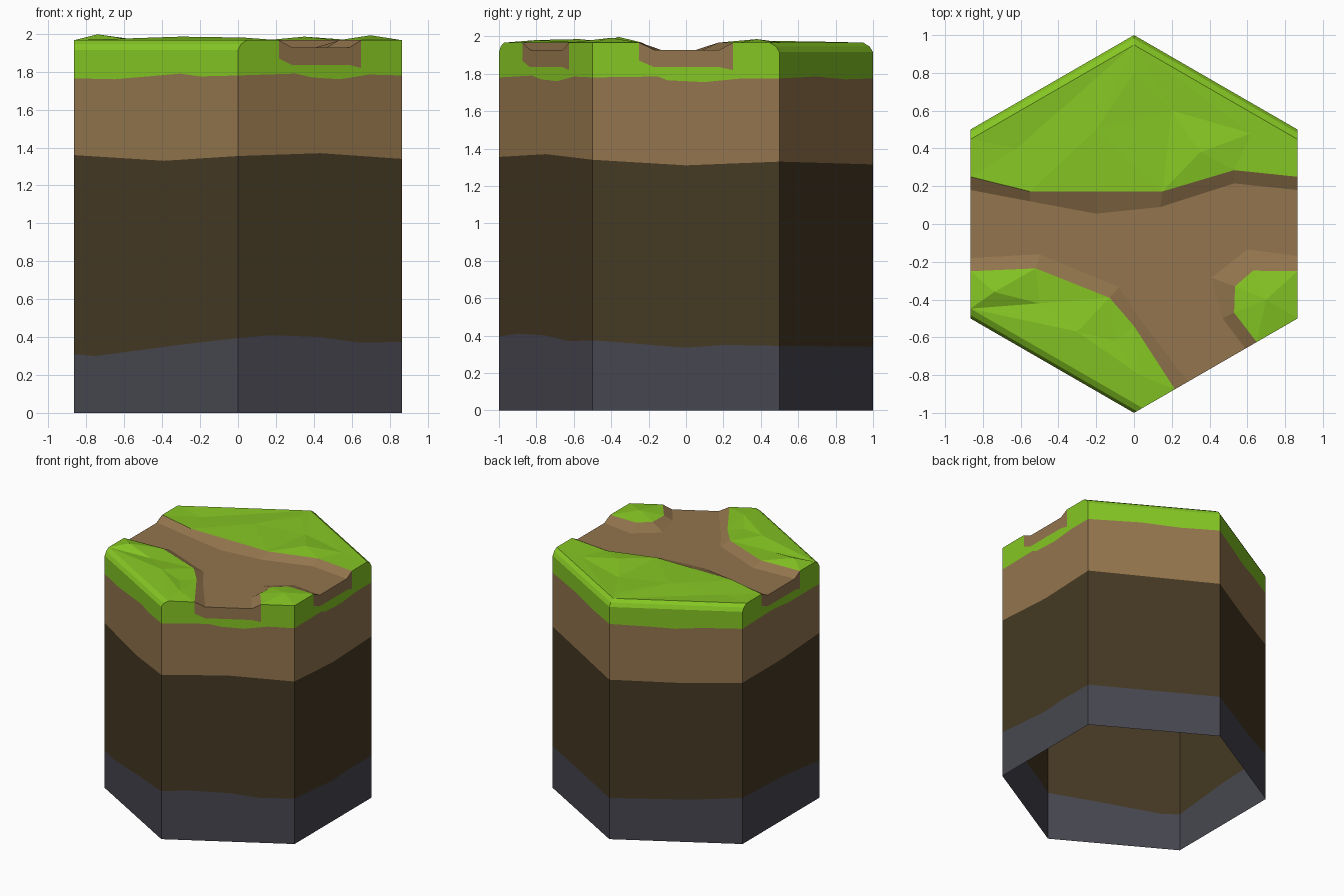
import bpy
from mathutils import Vector
from mathutils.geometry import delaunay_2d_cdt

if "Cube" in bpy.data.objects:
    bpy.data.objects.remove(bpy.data.objects["Cube"])

S = 0.866
CORNERS = [(-S, -.5), (0, -1), (S, -.5), (S, .5), (0, 1), (-S, .5)]
EDGE_Z, MID_Z, TOP_Z, FLOOR_Z = 1.915, 1.945, 1.966, 1.928
K1, K2 = .018, .052            # rim bevel steps, measured along the side
OPEN_SIDES = (1, 2, 5)         # sides where the path runs out


def material(name, color):
    m = bpy.data.materials.new(name)
    m.diffuse_color = (*color, 1)
    m.use_nodes = True
    m.node_tree.nodes["Principled BSDF"].inputs["Base Color"].default_value = m.diffuse_color
    return m


STONE = material("stone grey", (.062, .062, .080))
SOIL = material("dark soil", (.060, .041, .017))
DIRT = material("dirt brown", (.292, .178, .074))
GRASS = material("grass green", (.235, .565, .017))


def make(name, verts, faces, mats, ids=None, up=False):
    me = bpy.data.meshes.new(name)
    me.from_pydata(verts, [], faces)
    for m in mats:
        me.materials.append(m)
    me.update()
    for i, p in enumerate(me.polygons):
        if ids:
            p.material_index = ids[i]
        if up and p.normal.z < 0:
            p.flip()
    me.update()
    ob = bpy.data.objects.new(name, me)
    bpy.context.collection.objects.link(ob)
    return ob


def lerp(table, u):
    for (a, za), (b, zb) in zip(table, table[1:]):
        if u <= b:
            return za + (zb - za) * (u - a) / (b - a)
    return table[-1][1]


def rim_point(u):
    s, t = int(u) % 6, u - int(u)
    a, b = Vector(CORNERS[s]), Vector(CORNERS[(s + 1) % 6])
    return a.lerp(b, t)


def sheet(name, outline, bumps, mat):
    """Triangulated surface inside an outline, with raised inner points."""
    pts = outline + bumps
    n = len(outline)
    out = delaunay_2d_cdt([Vector(p[:2]) for p in pts],
                          [(i, (i + 1) % n) for i in range(n)], [], 1, 1e-5)
    verts = [(v.x, v.y, pts[o[0]][2]) for v, o in zip(out[0], out[3])]
    return make(name, verts, [list(f) for f in out[2]], [mat], up=True)


def strip(name, rows, mat):
    n = len(rows[0])
    verts = [p for r in rows for p in r]
    faces = [(r * n + i, r * n + i + 1, (r + 1) * n + i + 1, (r + 1) * n + i)
             for r in range(len(rows) - 1) for i in range(n - 1)]
    return make(name, verts, faces, [mat], up=True)


# --- layered side walls: heights around the perimeter (0 = front left corner)
stone = [(0, .31), (.13, .30), (.65, .36), (1, .395), (1.2, .41), (1.5, .40), (1.75, .37),
         (2, .375), (2.5, .335), (2.7, .35), (3, .345), (4, .34), (4.6, .35), (5, .38),
         (5.5, .36), (6, .31)]
soil = [(0, 1.36), (.55, 1.33), (1, 1.355), (1.5, 1.37), (2, 1.34), (2.5, 1.31), (3, 1.33),
        (4, 1.315), (4.5, 1.31), (5, 1.33), (5.5, 1.33), (6, 1.36)]
turf = [(0, 1.765), (.25, 1.76), (.65, 1.79), (.77, 1.775), (1, 1.78), (1.35, 1.79),
        (1.45, 1.77), (1.62, 1.76), (1.8, 1.785), (2, 1.78), (2.35, 1.785), (2.4, 1.765),
        (2.6, 1.755), (2.8, 1.775), (3, 1.775), (3.4, 1.785), (3.7, 1.77), (4, 1.775),
        (4.3, 1.765), (4.5, 1.755), (4.7, 1.77), (5, 1.775), (5.4, 1.785), (5.6, 1.765),
        (6, 1.765)]
top, patch = [(0, EDGE_Z)], [(0, 1.85)]
for s in range(6):
    if s in OPEN_SIDES:
        if s == 1:
            ends = [(s + K1, MID_Z), (s + K2, TOP_Z)], [(s + 1, TOP_Z)]
        elif s == 2:
            ends = [], [(s + 1 - K2, TOP_Z), (s + 1 - K1, MID_Z)]
        else:
            ends = ([(s + K1, MID_Z), (s + K2, TOP_Z)],
                    [(s + 1 - K2, TOP_Z), (s + 1 - K1, MID_Z)])
        top += ends[0] + [(s + .25, TOP_Z), (s + .33, FLOOR_Z),
                          (s + .68, FLOOR_Z), (s + .75, TOP_Z)] + ends[1]
        patch += [(s + .25, 1.87), (s + .33, 1.835), (s + .68, 1.835), (s + .75, 1.82)]
    if s != 1:
        top.append((s + 1, EDGE_Z))
patch.append((6, 1.85))

us = sorted({round(k[0], 4) for t in (stone, soil, turf, top, patch) for k in t})
verts, faces, ids = [], [], []
for u in us:
    x, y = rim_point(u)
    verts += [(x, y, z) for z in [0] + [lerp(t, u) for t in (stone, soil, turf, patch, top)]]
for c in range(len(us) - 1):
    mid = (us[c] + us[c + 1]) / 2
    is_open = int(mid) in OPEN_SIDES and .25 < mid % 1 < .75
    for r in range(5):
        a, b = c * 6 + r, (c + 1) * 6 + r
        faces.append((a, b, b + 1, a + 1))
        ids.append(2 if r == 4 and is_open else min(r, 3))
make("layered_walls", verts, faces, [STONE, SOIL, DIRT, GRASS], ids)


# --- bevelled grass rims on the three closed sides
def back_line(k, z):
    return [(S, .5 - k, z), (0, 1 - k, z), (-S, .5 - k, z)]


def front_line(k, z):
    return [(-S, -.5 + k, z), (S * k, -1 + k / 2, z)]


steps = ((0, EDGE_Z), (K1, MID_Z), (K2, TOP_Z))
strip("back_grass_rim", [back_line(*s) for s in steps], GRASS)
strip("front_grass_rim", [front_line(*s) for s in steps], GRASS)


# --- path banks: grass edge above, path floor edge below
def on_side(u, z):
    p = rim_point(u)
    return (p.x, p.y, z)


def bank(name, u0, u1, f0, f1, upper, lower):
    hi = [on_side(u0, TOP_Z)] + [(x, y, TOP_Z) for x, y in upper] + [on_side(u1, TOP_Z)]
    lo = [on_side(f0, FLOOR_Z)] + [(x, y, FLOOR_Z) for x, y in lower] + [on_side(f1, FLOOR_Z)]
    strip(name, [hi, lo], DIRT)
    return hi, lo


back_hi, back_lo = bank("back_path_bank", 5.25, 2.75, 5.32, 2.68,
                        [(-.55, .172), (-.2, .172), (.15, .172), (.53, .285)],
                        [(-.55, .12), (-.2, .055), (.14, .09), (.53, .215)])
left_hi, left_lo = bank("left_path_bank", 1.25, 5.75, 1.33, 5.68,
                        [(0, -.54), (-.13, -.39), (-.52, -.235)],
                        [(.03, -.50), (-.08, -.335), (-.5, -.16)])
right_hi, right_lo = bank("right_path_bank", 2.25, 1.75, 2.33, 1.68,
                          [(.63, -.247), (.535, -.33), (.53, -.47)],
                          [(.6, -.135), (.41, -.285), (.47, -.5)])

# --- path floor
sheet("path_floor", back_lo + right_lo + left_lo, [], DIRT)

# --- bumpy lawns
sheet("back_lawn", back_hi + back_line(K2, TOP_Z),
      [(-.47, .68, 1.985), (-.62, .40, 1.955), (-.2, .5, 1.975), (0, .8, 1.97),
       (.2, .6, 1.955), (.35, .38, 1.985), (.62, .48, 1.965)], GRASS)
sheet("front_left_lawn", left_hi + front_line(K2, TOP_Z),
      [(-.74, -.36, 1.997), (-.5, -.42, 1.96), (-.3, -.57, 1.985),
       (-.1, -.62, 1.965), (.03, -.8, 1.98)], GRASS)
sheet("front_right_lawn", right_hi + [(S, -.5, TOP_Z)],
      [(.7, -.4, 1.992)], GRASS)
